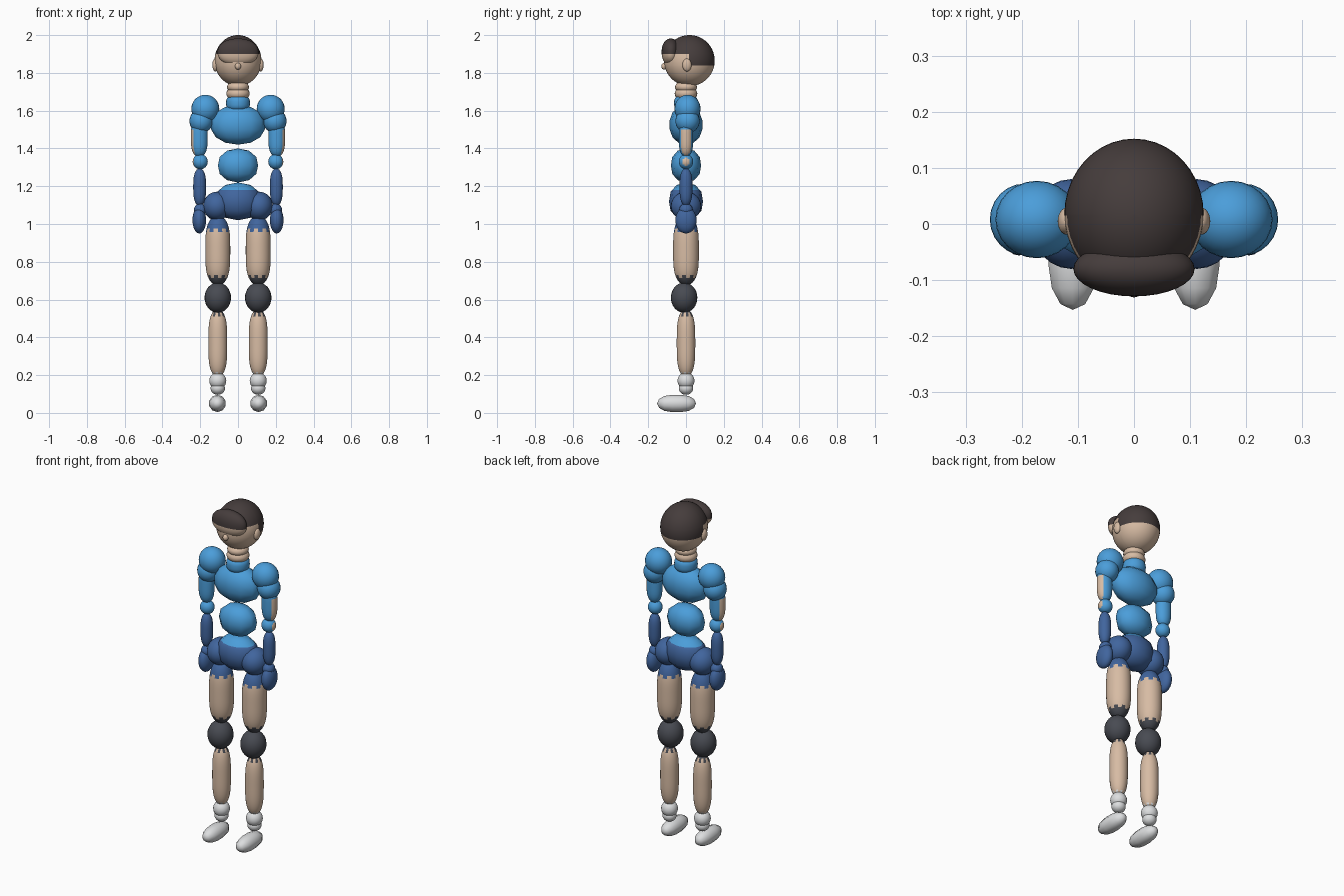
import bpy, bmesh, math
from mathutils import Matrix, Vector

if "Cube" in bpy.data.objects:
    bpy.data.objects.remove(bpy.data.objects["Cube"], do_unlink=True)

COLOURS = {
    "skin": (0.68, 0.50, 0.37), "hair_brown": (0.06, 0.046, 0.045),
    "shirt_blue": (0.07, 0.34, 0.70), "shorts_navy": (0.052, 0.13, 0.34),
    "pad_grey": (0.065, 0.07, 0.085), "shoe_white": (0.72, 0.73, 0.74),
}
MATS = {}
for mat_name, rgb in COLOURS.items():
    m = bpy.data.materials.new(mat_name)
    m.use_nodes = True
    m.diffuse_color = (*rgb, 1)
    m.node_tree.nodes["Principled BSDF"].inputs["Base Color"].default_value = (*rgb, 1)
    MATS[mat_name] = m


def blob(name, centre, radii, colour, segs=24, rings=16, q=2, lie=False, cuts=(), rule=None):
    """Rounded body; q above 2 makes it more barrel-like, lie points its poles along y.
    cuts are planes (axis, value); rule(centre, normal) returns a colour or None."""
    bm = bmesh.new()
    bmesh.ops.create_uvsphere(bm, u_segments=segs, v_segments=rings, radius=1)
    for v in bm.verts:
        h = min(abs(v.co.z), 1)
        if h < 0.999:
            k = math.sqrt((1 - h ** q) / (1 - h * h))
            v.co.x *= k
            v.co.y *= k
    if lie:
        bm.transform(Matrix.Rotation(math.pi / 2, 4, "X"))
    bm.transform(Matrix.Translation(centre) @ Matrix.Diagonal((*radii, 1)))
    for axis, value in cuts:
        co, no = Vector(), Vector()
        co[axis], no[axis] = value, 1
        bmesh.ops.bisect_plane(bm, geom=bm.verts[:] + bm.edges[:] + bm.faces[:],
                               plane_co=co, plane_no=no, dist=1e-5)
    bm.normal_update()
    names = [colour]
    for f in bm.faces:
        f.smooth = True
        c = (rule(f.calc_center_median(), f.normal) if rule else None) or colour
        if c not in names:
            names.append(c)
        f.material_index = names.index(c)
    mesh = bpy.data.meshes.new(name)
    bm.to_mesh(mesh)
    bm.free()
    for c in names:
        mesh.materials.append(MATS[c])
    ob = bpy.data.objects.new(name, mesh)
    bpy.context.collection.objects.link(ob)
    return ob


def ragged(x, top, top_colour, bottom, bottom_colour):
    """Colour the ends of a limb with a zigzag edge."""
    def rule(c, n):
        z = c.z + 0.012 * math.sin(8 * math.atan2(c.y, c.x - x))
        return top_colour if z > top else bottom_colour if z < bottom else None
    return rule


# Head with a hair cap that reaches lower at the back
def hair(c, n):
    return "hair_brown" if c.z > 1.9 or (c.y > 0.015 and c.z > 1.84) else None


blob("head", (0, 0.018, 1.865), (0.124, 0.134, 0.135), "skin", 40, 28,
     cuts=((2, 1.9), (2, 1.84), (1, 0.015)), rule=hair)
blob("fringe", (0, -0.08, 1.91), (0.108, 0.049, 0.072), "skin", 32, 20, 2.3,
     cuts=((2, 1.9),), rule=hair)
blob("nose", (0, -0.115, 1.835), (0.016, 0.016, 0.018), "skin", 12, 8)

# Neck and torso
blob("upper_neck", (0, 0, 1.725), (0.058, 0.058, 0.035), "skin")
blob("lower_neck", (0, 0, 1.69), (0.062, 0.06, 0.04), "skin")
blob("collar", (0, 0, 1.64), (0.063, 0.063, 0.048), "shirt_blue", q=3)
blob("chest", (0, 0, 1.525), (0.145, 0.088, 0.105), "shirt_blue", 12, 7, 2.3)
blob("abdomen", (0, 0, 1.31), (0.112, 0.08, 0.09), "shirt_blue", 10, 6, 2.5)
blob("pelvis", (0, 0, 1.12), (0.122, 0.09, 0.1), "shorts_navy", 12, 6, 2.5, cuts=((2, 1.18),),
     rule=lambda c, n: "shirt_blue" if c.z > 1.18 else None)

for side, s in (("left", 1), ("right", -1)):
    def part(name, x, y, z, radii, colour, **kw):
        blob(f"{side}_{name}", (s * x, y, z), radii, colour, **kw)

    # Bare strip along the outside of the arm
    def bare(c, n):
        return "skin" if s * n.x > 0.6 and c.z < 1.5 else None

    part("ear", 0.12, 0.005, 1.842, (0.016, 0.024, 0.034), "skin")

    # Arm
    part("shoulder", 0.173, 0.008, 1.61, (0.074, 0.069, 0.074), "shirt_blue")
    part("sleeve", 0.195, 0.008, 1.545, (0.062, 0.064, 0.064), "shirt_blue")
    part("upper_arm", 0.205, 0, 1.46, (0.044, 0.038, 0.105), "shirt_blue", q=3.5, rule=bare)
    part("elbow", 0.2, 0, 1.33, (0.04, 0.038, 0.04), "shirt_blue",
         rule=lambda c, n: "skin" if s * n.x > 0.85 else None)
    part("forearm", 0.203, 0, 1.195, (0.034, 0.034, 0.1), "shorts_navy", q=3)
    part("wrist", 0.2, 0, 1.075, (0.033, 0.036, 0.034), "shorts_navy")
    part("hand", 0.205, 0, 1.02, (0.036, 0.056, 0.07), "shorts_navy")

    # Leg
    part("hip", 0.112, 0, 1.095, (0.072, 0.08, 0.076), "shorts_navy")
    part("thigh", 0.107, 0, 0.86, (0.066, 0.068, 0.185), "skin", segs=32, rings=28, q=3.5,
         rule=ragged(s * 0.107, 0.96, "shorts_navy", 0.72, "pad_grey"))
    part("knee", 0.107, -0.01, 0.61, (0.07, 0.07, 0.08), "pad_grey")
    part("shin", 0.107, 0, 0.37, (0.05, 0.049, 0.18), "skin", segs=32, rings=28, q=3.5,
         rule=ragged(s * 0.107, 0.52, "pad_grey", 0.21, "shoe_white"))
    part("ankle", 0.107, 0, 0.17, (0.045, 0.045, 0.045), "shoe_white")
    part("heel_joint", 0.107, 0, 0.13, (0.038, 0.038, 0.034), "shoe_white")
    part("foot", 0.109, -0.05, 0.05, (0.046, 0.103, 0.046), "shoe_white",
         segs=10, rings=7, q=2.8, lie=True)
